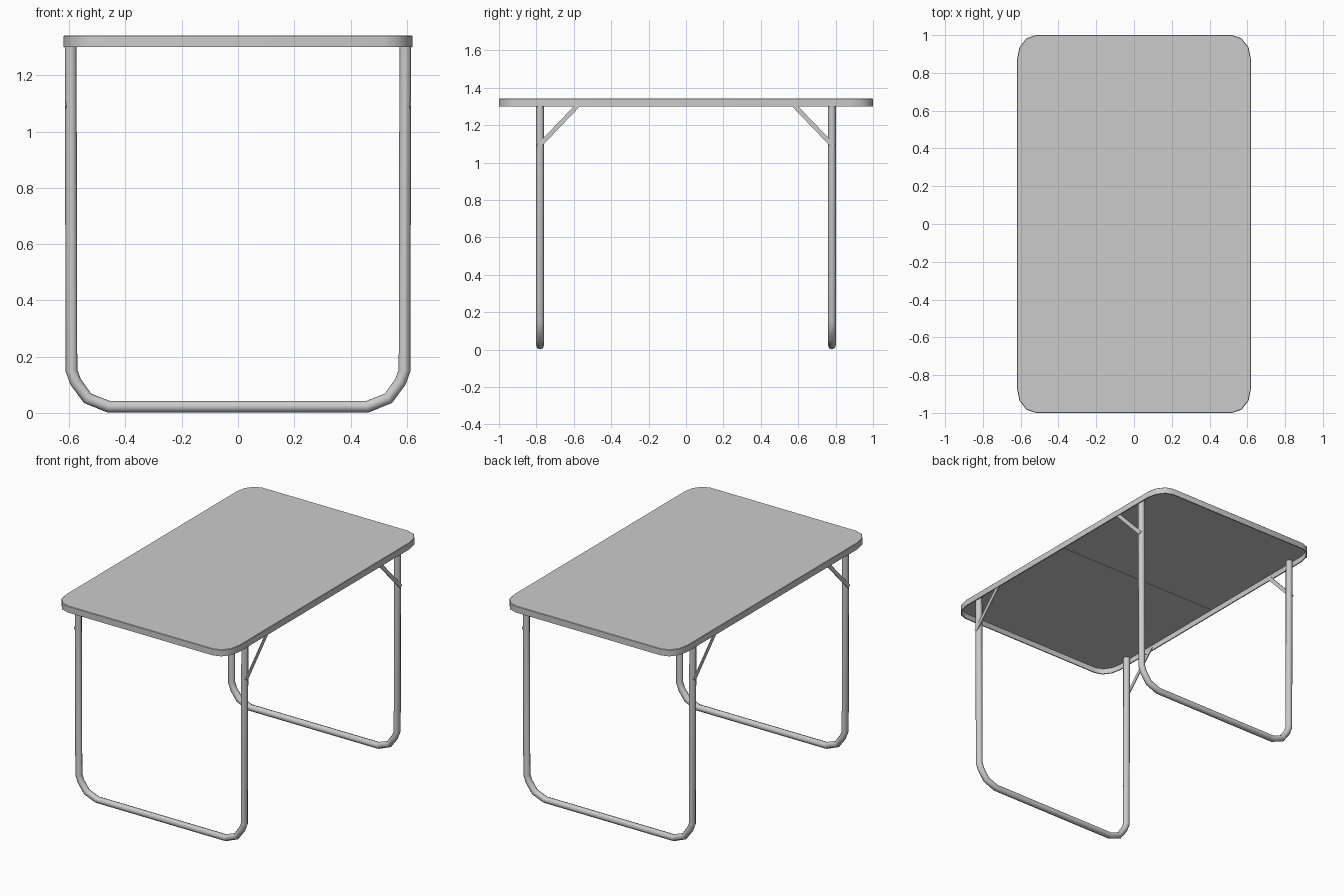
import bpy, bmesh, math
from mathutils import Vector

cube = bpy.data.objects.get("Cube")
if cube:
    bpy.data.objects.remove(cube, do_unlink=True)

grey = bpy.data.materials.new("light_grey_metal")
grey.use_nodes = True
color = (0.6, 0.6, 0.6, 1)
grey.diffuse_color = color
grey.node_tree.nodes["Principled BSDF"].inputs["Base Color"].default_value = color

HALF_X, HALF_Y, TOP, RIM_BOTTOM = 0.62, 1.0, 1.342, 1.30
LEG_X, LEG_Y = 0.595, 0.78


def add_mesh(name, bm, smooth_angle=None):
    bmesh.ops.recalc_face_normals(bm, faces=bm.faces)
    mesh = bpy.data.meshes.new(name)
    bm.to_mesh(mesh)
    bm.free()
    return add_object(name, mesh, smooth_angle)


def add_object(name, mesh, smooth_angle=None):
    mesh.materials.clear()
    mesh.materials.append(grey)
    obj = bpy.data.objects.new(name, mesh)
    bpy.context.collection.objects.link(obj)
    if smooth_angle:
        bpy.ops.object.select_all(action='DESELECT')
        obj.select_set(True)
        bpy.context.view_layer.objects.active = obj
        bpy.ops.object.shade_smooth_by_angle(angle=math.radians(smooth_angle))
    return obj


def outline(inset):
    """Rounded rectangle with three segments in each corner."""
    rx, ry = 0.10, 0.13
    points = []
    for quarter in range(4):
        for step in range(4):
            a = math.radians(90 * quarter + 30 * step)
            c, s = math.cos(a), math.sin(a)
            sx = 1 if quarter in (0, 3) else -1
            sy = 1 if quarter in (0, 1) else -1
            points.append((sx * (HALF_X - rx) + c * (rx - inset),
                           sy * (HALF_Y - ry) + s * (ry - inset)))
    return points


def box(name, size, location, pitch=0):
    bm = bmesh.new()
    bmesh.ops.create_cube(bm, size=1)
    bmesh.ops.scale(bm, vec=size, verts=bm.verts)
    obj = add_mesh(name, bm)
    obj.location = location
    obj.rotation_euler.x = pitch
    return obj


def tube(name, points, radius):
    curve = bpy.data.curves.new(name + "_path", 'CURVE')
    curve.dimensions = '3D'
    curve.bevel_depth = radius
    curve.bevel_resolution = 2
    curve.use_fill_caps = True
    spline = curve.splines.new('POLY')
    spline.points.add(len(points) - 1)
    for p, co in zip(spline.points, points):
        p.co = (*co, 1)
    helper = bpy.data.objects.new(name + "_path", curve)
    bpy.context.collection.objects.link(helper)
    bpy.context.view_layer.update()
    graph = bpy.context.evaluated_depsgraph_get()
    mesh = bpy.data.meshes.new_from_object(helper.evaluated_get(graph))
    bpy.data.objects.remove(helper, do_unlink=True)
    return add_object(name, mesh, 60)


# Tray-shaped top: bevelled edge, outer wall, thin lip, inner wall, recessed underside
rings = [(0.003, TOP), (0, TOP - 0.003), (0, RIM_BOTTOM),
         (0.007, RIM_BOTTOM), (0.007, TOP - 0.007)]
bm = bmesh.new()
loops = [[bm.verts.new((x, y, z)) for x, y in outline(inset)] for inset, z in rings]
for a, b in zip(loops, loops[1:]):
    for i in range(len(a)):
        j = (i + 1) % len(a)
        bm.faces.new((a[i], a[j], b[j], b[i]))
bm.faces.new(loops[0])
bm.faces.new(loops[-1])
add_mesh("table_top", bm, 35)

# Folding seam across the middle of the underside
box("underside_seam", (2 * HALF_X - 0.02, 0.03, 0.004), (0, 0, TOP - 0.008))

for end, sy in (("front", -1), ("back", 1)):
    # U-shaped tubular leg frame
    half = [(LEG_X, TOP - 0.008), (0.592, 0.15), (0.577, 0.11), (0.535, 0.052), (0.46, 0.022)]
    path = [(-x, sy * LEG_Y, z) for x, z in half]
    path += [(x, sy * LEG_Y, z) for x, z in reversed(half)]
    tube(end + "_leg_frame", path, 0.021)

    # Flat diagonal braces from the legs up into the rim
    for side, sx in (("right", -1), ("left", 1)):
        low = Vector((sx * 0.614, sy * 0.79, 1.085))
        high = Vector((sx * 0.610, sy * 0.56, 1.325))
        d = high - low
        box(f"{end}_{side}_brace", (0.006, d.length, 0.024),
            (low + high) / 2, math.atan2(d.z, d.y))
